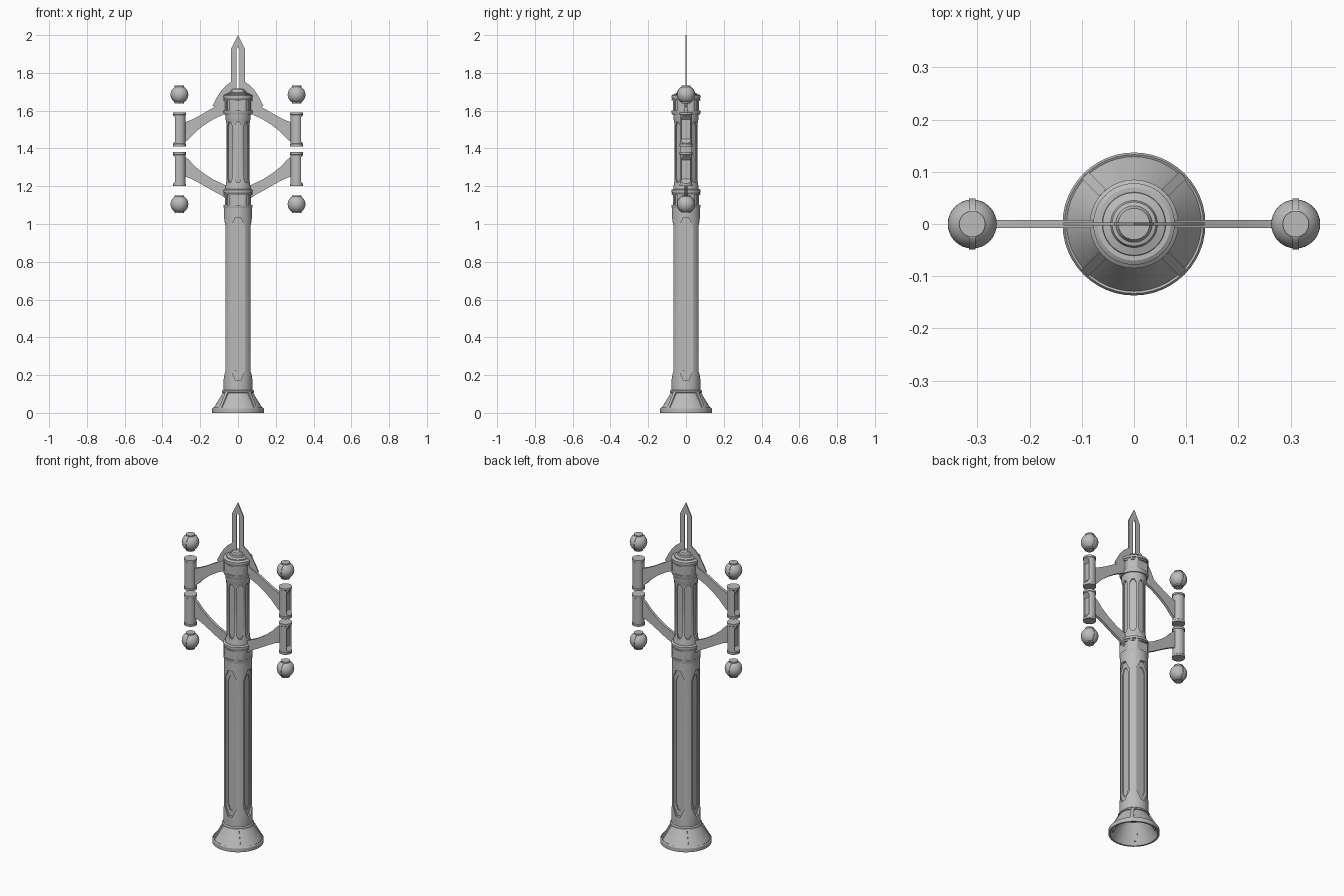
import bpy, bmesh, math
from mathutils import Matrix

if "Cube" in bpy.data.objects:
    bpy.data.objects.remove(bpy.data.objects["Cube"])

GREY = (.5, .5, .5, 1)
STEEL = bpy.data.materials.new("grey steel")
STEEL.use_nodes = True
STEEL.diffuse_color = GREY
STEEL.node_tree.nodes["Principled BSDF"].inputs["Base Color"].default_value = GREY


def finish(name, bm, move=(0, 0, 0), turn=0):
    bmesh.ops.recalc_face_normals(bm, faces=bm.faces[:])
    bm.transform(Matrix.Translation(move) @ Matrix.Rotation(turn, 4, 'Z'))
    me = bpy.data.meshes.new(name)
    bm.to_mesh(me)
    bm.free()
    me.materials.append(STEEL)
    ob = bpy.data.objects.new(name, me)
    bpy.context.collection.objects.link(ob)
    return ob


def lathe(name, profile, move=(0, 0, 0), steps=48):
    """Spin (radius, height) points about the vertical axis."""
    bm = bmesh.new()
    vs = [bm.verts.new((r, 0, z)) for r, z in profile]
    es = [bm.edges.new(p) for p in zip(vs, vs[1:])]
    bmesh.ops.spin(bm, geom=vs + es, cent=(0, 0, 0), axis=(0, 0, 1),
                   angle=math.tau, steps=steps)
    bmesh.ops.remove_doubles(bm, verts=bm.verts[:], dist=1e-5)
    return finish(name, bm, move)


def prism(name, pts, y0, y1, move=(0, 0, 0), turn=0):
    """Extrude an (x, z) outline from y0 to y1, then turn it about z."""
    bm = bmesh.new()
    face = bm.faces.new([bm.verts.new((x, y0, z)) for x, z in pts])
    new = bmesh.ops.extrude_face_region(bm, geom=[face])["geom"]
    bmesh.ops.translate(bm, vec=(0, y1 - y0, 0),
                        verts=[v for v in new if isinstance(v, bmesh.types.BMVert)])
    return finish(name, bm, move, turn)


def cut(ob, cutter):
    mod = ob.modifiers.new("cut", 'BOOLEAN')
    mod.operation, mod.solver, mod.object = 'DIFFERENCE', 'EXACT', cutter
    bpy.context.view_layer.objects.active = ob
    bpy.ops.object.modifier_apply(modifier=mod.name)
    bpy.data.objects.remove(cutter)


def slot(w, z0, z1, tip):
    """Upright panel outline with pointed ends."""
    return [(-w, z0 + tip), (-w * .4, z0), (w * .4, z0),
            (w, z0 + tip), (w, z1 - tip), (w * .4, z1), (-w * .4, z1), (-w, z1 - tip)]


def flutes(ob, count, outline, floor, start=0):
    for i in range(count):
        cut(ob, prism("cutter", outline, -floor, -0.2, turn=start + math.tau * i / count))


# Hollow flared foot with raised corner ribs and rims
lathe("foot", [(0, .11), (.07, .11), (.127, 0), (.137, 0), (.137, .022),
               (.133, .028), (.129, .026), (.08, .106), (.085, .108),
               (.085, .116), (.077, .122), (0, .122)])
for i in range(4):
    prism("foot_rib", [(.11, .02), (.133, .026), (.085, .112), (.065, .112)],
          -.009, .009, turn=math.radians(45 + 90 * i))

# Main shaft with four long pointed flutes, each stepped
shaft = lathe("main_shaft", [(0, .12), (.078, .12), (.077, .2), (.075, .215),
                             (.075, 1.09), (0, 1.09)])
flutes(shaft, 4, slot(.036, .175, 1.035, .05), .061)
flutes(shaft, 4, slot(.022, .21, 1.0, .03), .056)

# Upper shaft with eight narrow flutes
upper = lathe("upper_shaft", [(0, 1.17), (.067, 1.17), (.067, 1.2), (.063, 1.21),
                              (.063, 1.545), (.067, 1.555), (.067, 1.59), (0, 1.59)])
flutes(upper, 8, slot(.017, 1.22, 1.54, .02), .053)

# Two collars with wide panels and narrow corner slots between flanges
for name, z in (("lower_collar", 1.08), ("upper_collar", 1.58)):
    collar = lathe(name, [(0, z), (.073, z), (.077, z + .01), (.077, z + .08),
                          (.074, z + .083), (.074, z + .087), (.078, z + .087),
                          (.078, z + .1), (.07, z + .105), (0, z + .105)])
    flutes(collar, 4, slot(.034, z + .02, z + .075, .002), .068)
    flutes(collar, 4, slot(.009, z + .02, z + .075, .002), .07, math.pi / 4)

# Stepped cap
lathe("cap", [(0, 1.68), (.062, 1.68), (.06, 1.69), (.045, 1.695), (.042, 1.703),
              (.035, 1.705), (.03, 1.715), (0, 1.717)])

# Slotted spire with curved shoulders, as two mirrored halves
half_spire = [(.009, 1.62), (.009, 1.925), (0, 1.938), (0, 2), (.038, 1.925),
              (.038, 1.752), (.065, 1.732), (.092, 1.702), (.115, 1.665),
              (.135, 1.625), (.07, 1.6)]
for s in (1, -1):
    prism("spire_half", [(x * s, z) for x, z in half_spire], -.003, .003)

# Swept arms, holders and globes: mirrored left/right and above/below
MID = 1.395
arm = [(.285, .035), (.26, .055), (.225, .092), (.18, .128), (.13, .16), (.06, .192),
       (.06, .265), (.09, .242), (.15, .21), (.21, .175), (.25, .155), (.285, .142)]
holder_profile = [(0, .015), (.035, .015), (.035, .028), (.033, .03),
                  (.033, .182), (.035, .184), (.035, .195), (0, .195)]
notch = [(.06, .182), (.034, .182), (.012, .158), (.012, .055), (.034, .031), (.06, .031)]

ball = [(0, .047), (.025, .047), (.025, .04)]
for i in range(1, 12):
    a = math.radians(58 - 116 * i / 12)
    ball.append((.047 * math.cos(a), .047 * math.sin(a)))
ball += [(.025, -.04), (.025, -.047), (0, -.047)]
band = []
for i in range(40):
    a = math.tau * i / 40
    band.append((.049 * math.cos(a), max(-.043, min(.043, .049 * math.sin(a)))))

for level, v in (("upper", 1), ("lower", -1)):
    for side, s in (("left", 1), ("right", -1)):
        tag = level + "_" + side
        prism(tag + "_arm", [(x * s, MID + z * v) for x, z in arm], -.008, .008)
        holder = lathe(tag + "_holder", [(r, MID + z * v) for r, z in holder_profile],
                       (.31 * s, 0, 0), 32)
        cut(holder, prism("cutter", [(x * s, MID + z * v) for x, z in notch],
                          -.024, .024, (.31 * s, 0, 0)))
        centre = (.31 * s, 0, MID + .29 * v)
        lathe(tag + "_globe", ball, centre, 32)
        prism(tag + "_globe_band", band, -.006, .006, centre, math.pi / 2)

# Smooth shading with crisp edges
bpy.ops.object.select_all(action='DESELECT')
for ob in bpy.context.collection.objects:
    if ob.type == 'MESH' and STEEL.name in ob.data.materials:
        ob.select_set(True)
        bpy.context.view_layer.objects.active = ob
bpy.ops.object.shade_smooth_by_angle(angle=math.radians(30))
